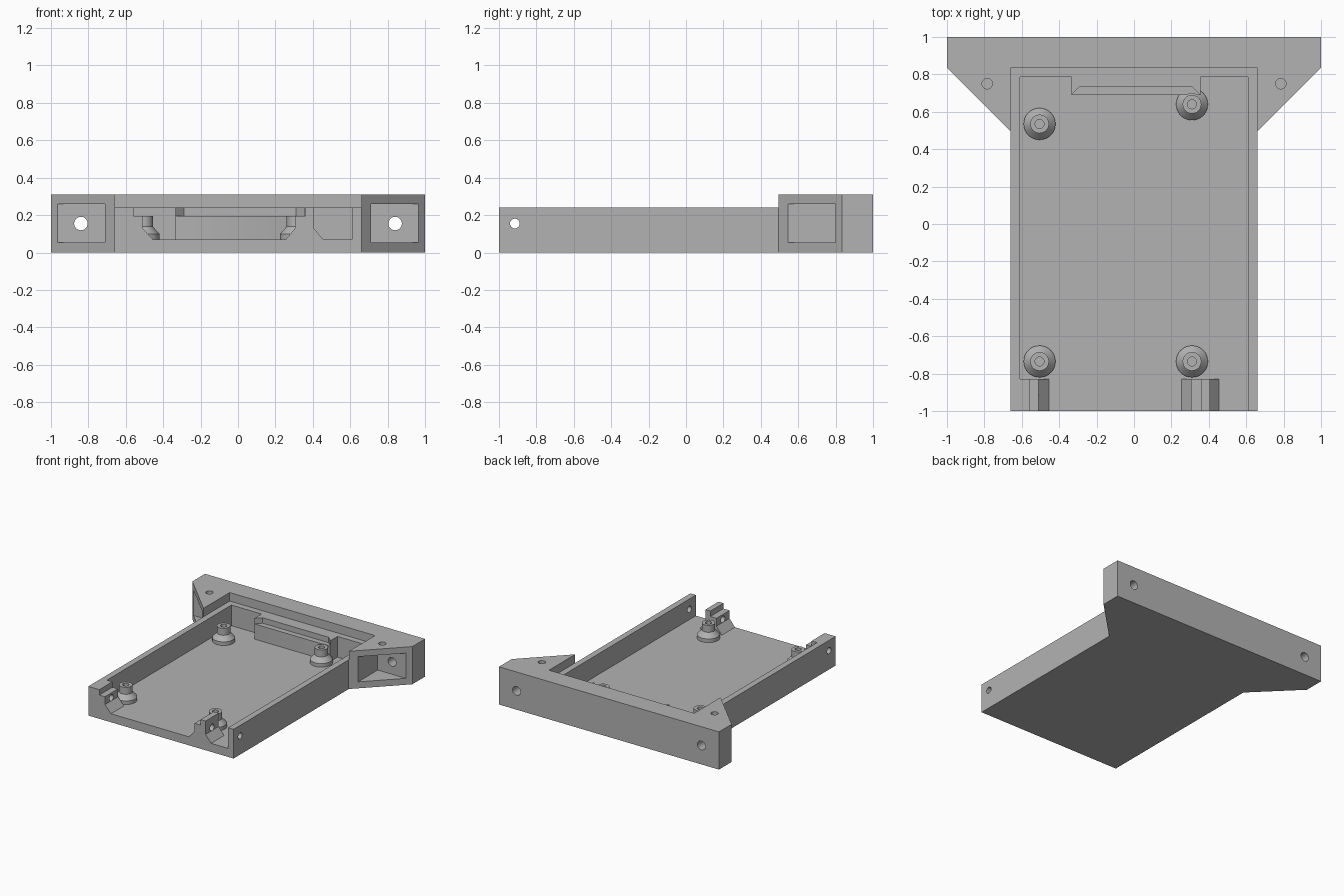
import bpy, bmesh, math
from mathutils import Matrix, Vector

cube = bpy.data.objects.get("Cube")
if cube:
    bpy.data.objects.remove(cube)

grey = bpy.data.materials.new("plain_grey")
grey.use_nodes = True
colour = (0.45, 0.45, 0.45, 1)
grey.diffuse_color = colour
grey.node_tree.nodes["Principled BSDF"].inputs["Base Color"].default_value = colour

FLOOR, WALL, LEDGE, TOP = 0.07, 0.24, 0.195, 0.31
HALF, INNER = 0.66, 0.61
ABOVE = 0.5


def add_object(name, bm):
    bmesh.ops.recalc_face_normals(bm, faces=bm.faces)
    mesh = bpy.data.meshes.new(name)
    bm.to_mesh(mesh)
    bm.free()
    mesh.materials.append(grey)
    obj = bpy.data.objects.new(name, mesh)
    bpy.context.collection.objects.link(obj)
    return obj


def prism(name, outline, low, high, axis="z"):
    """Extrude an outline along z (x, y points) or along y (x, z points)."""
    bm = bmesh.new()
    place = (lambda a, b: (a, b, low)) if axis == "z" else (lambda a, b: (a, low, b))
    face = bm.faces.new([bm.verts.new(place(a, b)) for a, b in outline])
    new = bmesh.ops.extrude_face_region(bm, geom=[face])["geom"]
    step = (0, 0, high - low) if axis == "z" else (0, high - low, 0)
    bmesh.ops.translate(bm, vec=step, verts=[v for v in new if isinstance(v, bmesh.types.BMVert)])
    return add_object(name, bm)


def rod(name, centre, radius, length, axis="Z"):
    bm = bmesh.new()
    turn = {"X": Matrix.Rotation(math.pi / 2, 4, "Y"),
            "Y": Matrix.Rotation(math.pi / 2, 4, "X"),
            "Z": Matrix.Identity(4)}[axis]
    bmesh.ops.create_cone(bm, cap_ends=True, segments=32, radius1=radius, radius2=radius,
                          depth=length, matrix=Matrix.Translation(Vector(centre)) @ turn)
    return add_object(name, bm)


def cut(target, cutter):
    cutter.hide_render = True
    mod = target.modifiers.new("cut", "BOOLEAN")
    mod.operation, mod.solver, mod.object = "DIFFERENCE", "EXACT", cutter
    graph = bpy.context.evaluated_depsgraph_get()
    result = bpy.data.meshes.new_from_object(target.evaluated_get(graph))
    target.modifiers.clear()
    target.data = result
    bpy.data.objects.remove(cutter)


def smooth(obj):
    bpy.ops.object.select_all(action="DESELECT")
    obj.select_set(True)
    bpy.context.view_layer.objects.active = obj
    bpy.ops.object.shade_smooth_by_angle(angle=math.radians(30))


# Solid block with mounting ears at the back
half = [(HALF, -1), (HALF, 0.495), (1, 0.835), (1, 1)]
tray = prism("tray", half + [(-x, y) for x, y in reversed(half)], 0, TOP)

# Lowered rim inside the ears
cut(tray, prism("rim_cutter", [(-HALF - 0.0005, -1.1), (HALF + 0.0005, -1.1),
                               (HALF + 0.0005, 0.835), (-HALF - 0.0005, 0.835)], WALL, ABOVE))

# Main cavity, leaving a boss on the back wall
cut(tray, prism("cavity_cutter", [
    (-INNER, -0.83), (INNER, -0.83), (INNER, 0.785), (0.355, 0.785), (0.355, 0.69),
    (-0.335, 0.69), (-0.335, 0.785), (-INNER, 0.785)], FLOOR, ABOVE))

# Ledge along the boss, and clearance for the nearby standoff
cut(tray, prism("ledge_cutter", [(-0.335, 0.69), (-0.335, 0.68), (0.355, 0.68), (0.355, 0.69),
                                 (0.31, 0.735), (-0.29, 0.735)], LEDGE, ABOVE))
cut(tray, rod("clearance_cutter", (0.31, 0.64, FLOOR + 0.2), 0.057, 0.4))

# Open front, leaving two stepped clips
cut(tray, prism("front_cutter", [
    (-0.455, FLOOR), (-0.51, 0.13), (-0.51, LEDGE), (-0.56, LEDGE), (-0.56, ABOVE),
    (0.36, ABOVE), (0.36, LEDGE), (0.305, LEDGE), (0.305, 0.13), (0.255, FLOOR)],
    -1.1, -0.82, "y"))
cut(tray, prism("side_gap_cutter", [
    (0.455, FLOOR), (0.405, 0.13), (0.405, ABOVE), (INNER, ABOVE), (INNER, FLOOR)],
    -1.1, -0.82, "y"))
cut(tray, rod("cross_hole_cutter", (0, -0.915, 0.155), 0.026, 3, "X"))

# Ear pockets with rear and top screw holes
for side in (-1, 1):
    cut(tray, prism("pocket_cutter", [
        (side * 0.71, 0.4), (side * 1.1, 0.8), (side * 0.97, 0.8), (side * 0.71, 0.8)],
        0.053, 0.26))
    cut(tray, rod("rear_hole_cutter", (side * 0.84, 0.95, 0.155), 0.036, 0.4, "Y"))
    cut(tray, rod("top_hole_cutter", (side * 0.785, 0.75, 0.3), 0.028, 0.2))
smooth(tray)


# Flared standoffs with screw holes
def standoff(name, x, y):
    profile = [(0.085, FLOOR), (0.085, 0.1), (0.05, 0.138), (0.05, LEDGE),
               (0.024, LEDGE), (0.024, FLOOR)]
    bm = bmesh.new()
    verts = [bm.verts.new((x + r, y, z)) for r, z in profile]
    edges = [bm.edges.new(pair) for pair in zip(verts, verts[1:])]
    bmesh.ops.spin(bm, geom=verts + edges, cent=(x, y, 0), axis=(0, 0, 1),
                   angle=math.tau, steps=32)
    bmesh.ops.remove_doubles(bm, verts=bm.verts, dist=0.0001)
    smooth(add_object(name, bm))


standoff("front_right_standoff", -0.505, -0.735)
standoff("front_left_standoff", 0.31, -0.735)
standoff("back_right_standoff", -0.505, 0.535)
standoff("back_left_standoff", 0.31, 0.64)
